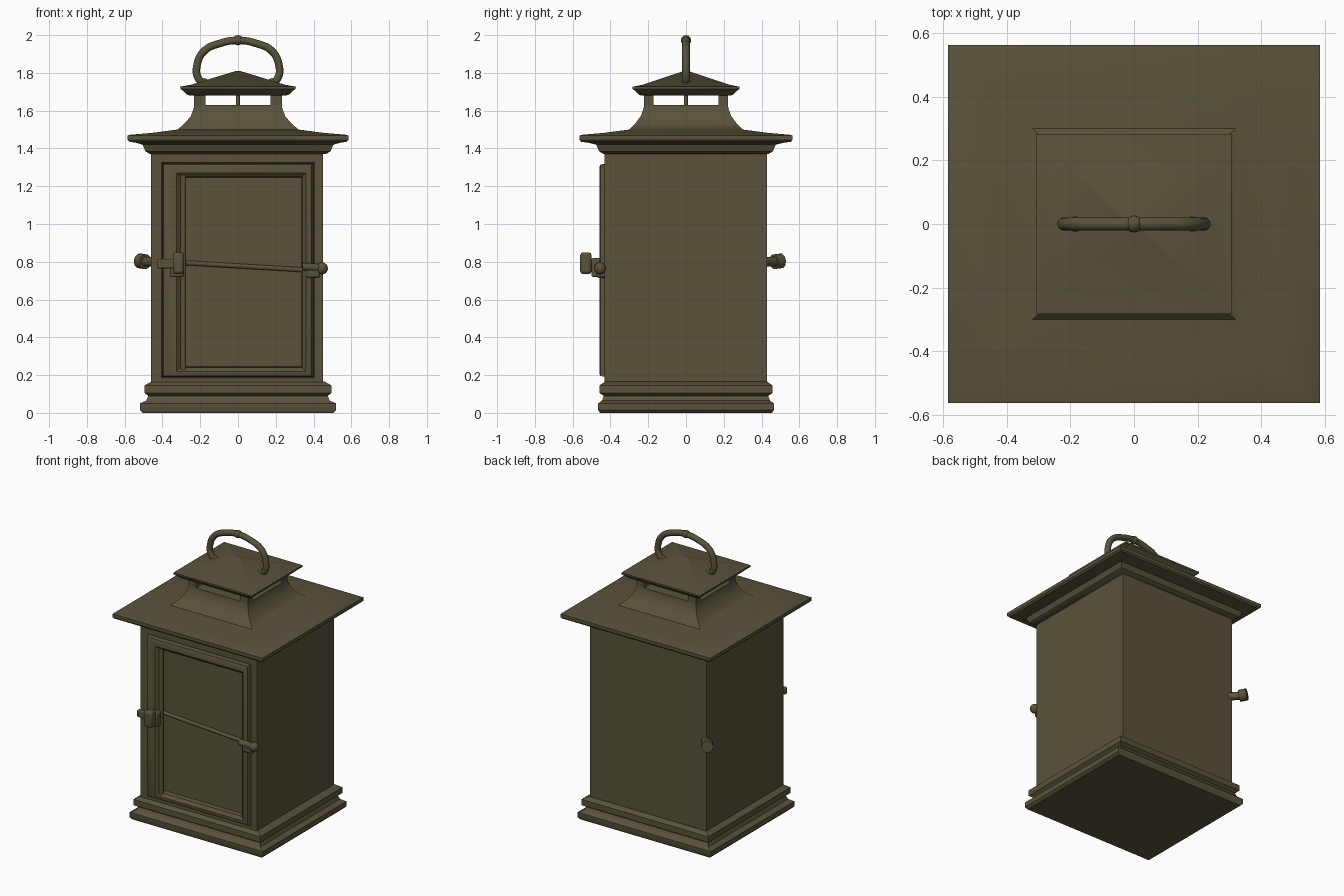
import bpy, bmesh, math
from mathutils import Vector

cube = bpy.data.objects.get("Cube")
if cube:
    bpy.data.objects.remove(cube, do_unlink=True)

bronze = bpy.data.materials.new("aged bronze")
bronze.use_nodes = True
COLOUR = (0.10, 0.086, 0.043, 1)
bronze.diffuse_color = COLOUR
bronze.node_tree.nodes["Principled BSDF"].inputs["Base Color"].default_value = COLOUR


def finish(name, bm, bevel=0.0, angle=35):
    bmesh.ops.recalc_face_normals(bm, faces=bm.faces)
    mesh = bpy.data.meshes.new(name)
    bm.to_mesh(mesh)
    bm.free()
    mesh.materials.append(bronze)
    obj = bpy.data.objects.new(name, mesh)
    bpy.context.collection.objects.link(obj)
    if bevel:
        mod = obj.modifiers.new("soft edges", 'BEVEL')
        mod.width, mod.segments = bevel, 2
    bpy.ops.object.select_all(action='DESELECT')
    obj.select_set(True)
    bpy.context.view_layer.objects.active = obj
    bpy.ops.object.shade_smooth_by_angle(angle=math.radians(angle))
    return obj


def loft(name, loops, bevel=0.0):
    """Join a stack of four-cornered loops and close both ends."""
    bm = bmesh.new()
    rings = [[bm.verts.new(p) for p in loop] for loop in loops]
    for a, b in zip(rings, rings[1:]):
        for i in range(4):
            j = (i + 1) % 4
            bm.faces.new((a[i], a[j], b[j], b[i]))
    bm.faces.new(rings[0])
    bm.faces.new(rings[-1])
    return finish(name, bm, bevel)


def level(hx, hy, z):
    return [(-hx, -hy, z), (hx, -hy, z), (hx, hy, z), (-hx, hy, z)]


def upright(x0, x1, z0, z1, y):
    return [(x0, y, z0), (x1, y, z0), (x1, y, z1), (x0, y, z1)]


def box(name, x0, x1, y0, y1, z0, z1, bevel=0.008):
    return loft(name, [upright(x0, x1, z0, z1, y0), upright(x0, x1, z0, z1, y1)], bevel)


def tube(name, points, radius, kind='POLY'):
    curve = bpy.data.curves.new(name, 'CURVE')
    curve.dimensions = '3D'
    curve.bevel_depth, curve.bevel_resolution = radius, 3
    curve.use_fill_caps = True
    spline = curve.splines.new(kind)
    if kind == 'BEZIER':
        spline.bezier_points.add(len(points) - 1)
        for bp, p in zip(spline.bezier_points, points):
            bp.co = p
            bp.handle_left_type = bp.handle_right_type = 'AUTO'
    else:
        spline.points.add(len(points) - 1)
        for sp, p in zip(spline.points, points):
            sp.co = (*p, 1)
    curve.materials.append(bronze)
    obj = bpy.data.objects.new(name, curve)
    bpy.context.collection.objects.link(obj)
    return obj


def ball(name, centre, radius):
    bm = bmesh.new()
    bmesh.ops.create_uvsphere(bm, u_segments=14, v_segments=8, radius=radius)
    bmesh.ops.translate(bm, verts=bm.verts, vec=Vector(centre))
    return finish(name, bm, angle=60)


# Stepped base
base = loft("base", [level(*r) for r in (
    (0.505, 0.455, 0), (0.52, 0.465, 0.015), (0.52, 0.465, 0.05), (0.485, 0.445, 0.065),
    (0.475, 0.435, 0.09), (0.495, 0.458, 0.105), (0.495, 0.458, 0.145), (0.46, 0.43, 0.165))])

# Body with raised door frame and sunken pane on the front
body = loft("body_and_door", [upright(*r) for r in (
    (-0.46, 0.45, 0.14, 1.40, 0.428),
    (-0.46, 0.45, 0.14, 1.40, -0.432),
    (-0.405, 0.405, 0.185, 1.325, -0.432),
    (-0.40, 0.40, 0.19, 1.32, -0.423),
    (-0.395, 0.39, 0.195, 1.315, -0.452),
    (-0.38, 0.38, 0.205, 1.305, -0.458),
    (-0.325, 0.36, 0.22, 1.27, -0.458),
    (-0.305, 0.34, 0.24, 1.25, -0.44),
    (-0.30, 0.335, 0.245, 1.245, -0.41))])

# Roof with moulding, thin eave and concave skirt
roof = loft("roof", [level(*r) for r in (
    (0.465, 0.435, 1.37), (0.49, 0.46, 1.385), (0.505, 0.475, 1.42), (0.54, 0.515, 1.43),
    (0.575, 0.555, 1.435), (0.585, 0.563, 1.445), (0.585, 0.563, 1.468), (0.575, 0.553, 1.472),
    (0.45, 0.43, 1.483), (0.32, 0.30, 1.50), (0.285, 0.27, 1.53),
    (0.25, 0.24, 1.57), (0.235, 0.225, 1.61), (0.232, 0.222, 1.63))])

# Vent posts and centre rod
for sx, side in ((-1, "right"), (1, "left")):
    for sy, end in ((-1, "front"), (1, "back")):
        xs = sorted((sx * 0.172, sx * 0.232))
        ys = sorted((sy * 0.172, sy * 0.222))
        box(f"vent_post_{end}_{side}", *xs, *ys, 1.62, 1.69, 0)
tube("vent_rod", [(0, 0, 1.62), (0, 0, 1.70)], 0.011)

# Pyramid cap
cap = loft("cap", [level(*r) for r in (
    (0.255, 0.235, 1.68), (0.27, 0.25, 1.685), (0.29, 0.27, 1.705), (0.305, 0.282, 1.715),
    (0.306, 0.283, 1.727), (0.25, 0.23, 1.737), (0.012, 0.012, 1.81))])

# Carrying handle
half = [(0.17, 1.735), (0.212, 1.775), (0.217, 1.84), (0.18, 1.915), (0.09, 1.958)]
path = [(-x, 0, z) for x, z in half] + [(0, 0, 1.972)] + [(x, 0, z) for x, z in reversed(half)]
tube("handle", path, 0.021, 'BEZIER')
ball("handle_knob", (0, 0, 1.973), 0.027)
for s in (-1, 1):
    ball("handle_foot", (s * 0.18, 0, 1.745), 0.027)

# Hinge rod and cross bar over the pane
tube("hinge_rod", [(-0.29, -0.44, 0.23), (-0.29, -0.44, 1.26)], 0.015)
tube("cross_bar", [(-0.29, -0.415, 0.795), (0.35, -0.415, 0.757)], 0.013)

# Latch on the door's right side
box("latch_plate", -0.36, -0.285, -0.50, -0.43, 0.72, 0.82)
box("latch_arm", -0.43, -0.33, -0.515, -0.49, 0.765, 0.815)
box("latch_grip", -0.345, -0.285, -0.56, -0.50, 0.735, 0.85, 0.015)

# Catch on the door's left side
box("catch_plate", 0.36, 0.435, -0.475, -0.42, 0.715, 0.785, 0.012)
tube("catch_pin", [(0.34, -0.465, 0.775), (0.46, -0.455, 0.765)], 0.022)
ball("catch_tip", (0.445, -0.455, 0.765), 0.032)

# Knob on the back right corner
tube("corner_knob_stem", [(-0.44, 0.41, 0.80), (-0.50, 0.48, 0.80)], 0.027)
tube("corner_knob", [(-0.49, 0.465, 0.80), (-0.52, 0.505, 0.805)], 0.04)
